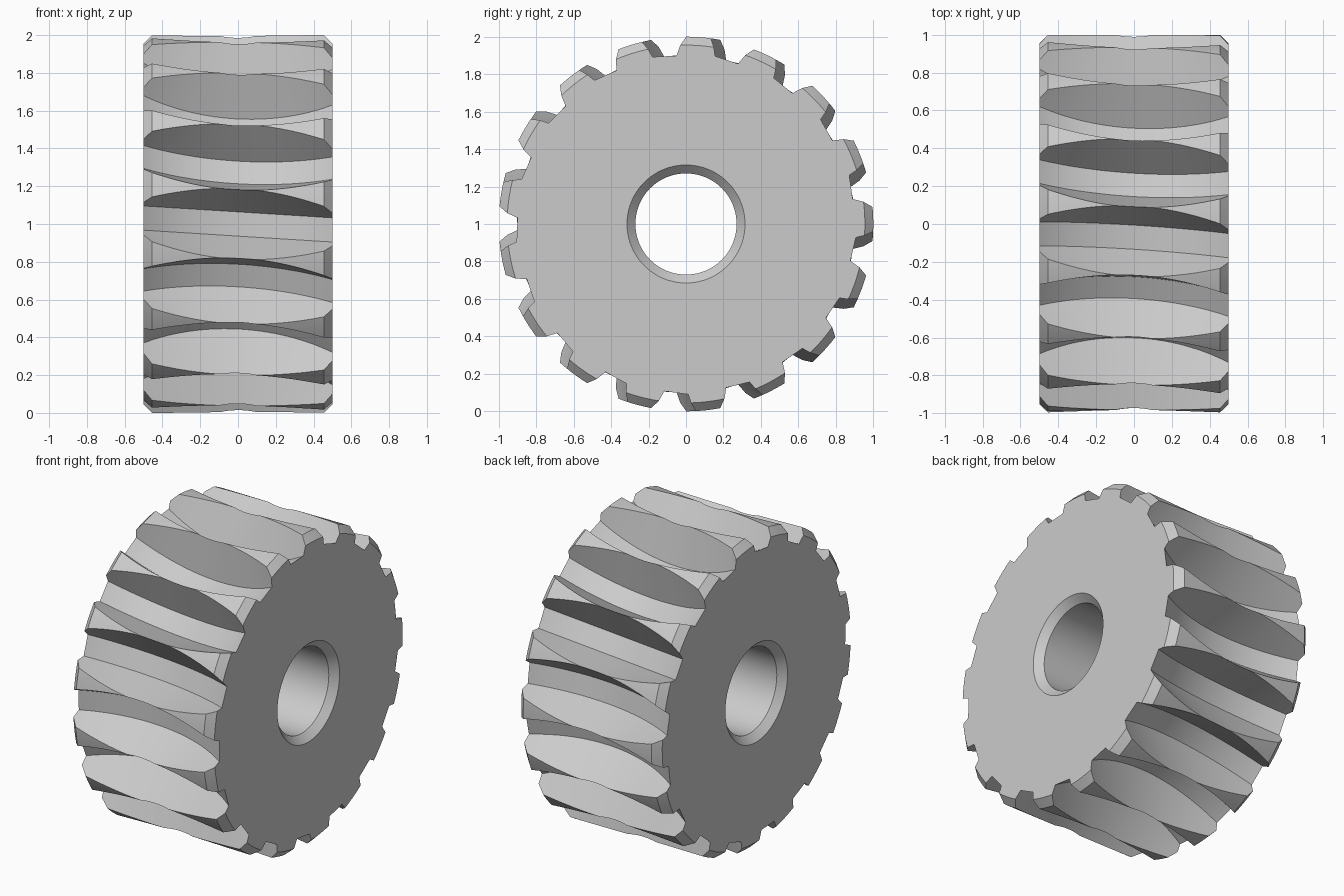
import bpy
import bmesh
from math import radians, tau, sin, cos
from mathutils import Matrix

cube = bpy.data.objects.get("Cube")
if cube:
    bpy.data.objects.remove(cube, do_unlink=True)

TEETH = 17
WIDTH = 0.5            # half width of the wheel
CHAMFER = 0.045
BORE = 0.27
ROOT = 0.755           # groove root radius at mid width
THROAT = 0.93          # radius of the curved groove floor
FLOOR = 0.064          # half width of the groove floor
FLANK = 0.54           # sideways spread of a flank per unit of depth
TILT = radians(3.6)


def revolve(name, profile, steps):
    """Spin a closed (axial, radius) profile around the x axis."""
    bm = bmesh.new()
    rings = []
    for i in range(steps):
        a = tau * (i + 0.5) / steps
        rings.append([bm.verts.new((x, r * cos(a), r * sin(a))) for x, r in profile])
    n = len(profile)
    for i in range(steps):
        here, there = rings[i], rings[(i + 1) % steps]
        for j in range(n):
            k = (j + 1) % n
            bm.faces.new((here[j], here[k], there[k], there[j]))
    bmesh.ops.recalc_face_normals(bm, faces=bm.faces)
    mesh = bpy.data.meshes.new(name)
    bm.to_mesh(mesh)
    bm.free()
    obj = bpy.data.objects.new(name, mesh)
    bpy.context.collection.objects.link(obj)
    return obj


# Steel material
steel = bpy.data.materials.new("light_grey_steel")
steel.use_nodes = True
colour = (0.6, 0.6, 0.6, 1)
steel.diffuse_color = colour
for node in steel.node_tree.nodes:
    if node.type == 'BSDF_PRINCIPLED':
        node.inputs["Base Color"].default_value = colour

# Wheel blank with chamfered rims and bore
half = [(WIDTH, BORE + CHAMFER), (WIDTH, 1 - CHAMFER), (WIDTH - CHAMFER, 1)]
bore_edge = (WIDTH - CHAMFER, BORE)
right = [bore_edge] + half
left = [(-x, r) for x, r in reversed(right)]
wheel = revolve("gear_wheel", right + left, TEETH * 10)
wheel.data.materials.append(steel)
wheel.location.z = 1

# Disc-shaped groove cutter with a trapezoid rim
depth = 0.4
wide = FLOOR + FLANK * depth
cutter = revolve("groove_cutter", [(-wide, THROAT - depth), (-FLOOR, THROAT),
                                   (FLOOR, THROAT), (wide, THROAT - depth)], 120)
cutter.data.materials.append(steel)
cutter.hide_render = True

# Cut one slanted, throated groove per tooth
bpy.context.view_layer.objects.active = wheel
wheel.select_set(True)
placed = (Matrix.Translation((0, -(ROOT + THROAT), 0))
          @ Matrix.Rotation(TILT + radians(90), 4, 'Y'))
for i in range(TEETH):
    cutter.matrix_world = (Matrix.Translation((0, 0, 1))
                           @ Matrix.Rotation(tau * i / TEETH, 4, 'X') @ placed)
    bpy.context.view_layer.update()
    cut = wheel.modifiers.new("groove", 'BOOLEAN')
    cut.operation = 'DIFFERENCE'
    cut.solver = 'EXACT'
    cut.object = cutter
    bpy.ops.object.modifier_apply(modifier=cut.name)
bpy.data.objects.remove(cutter, do_unlink=True)

# Smooth curved surfaces, keep machined edges crisp
bpy.ops.object.shade_smooth_by_angle(angle=radians(25))
